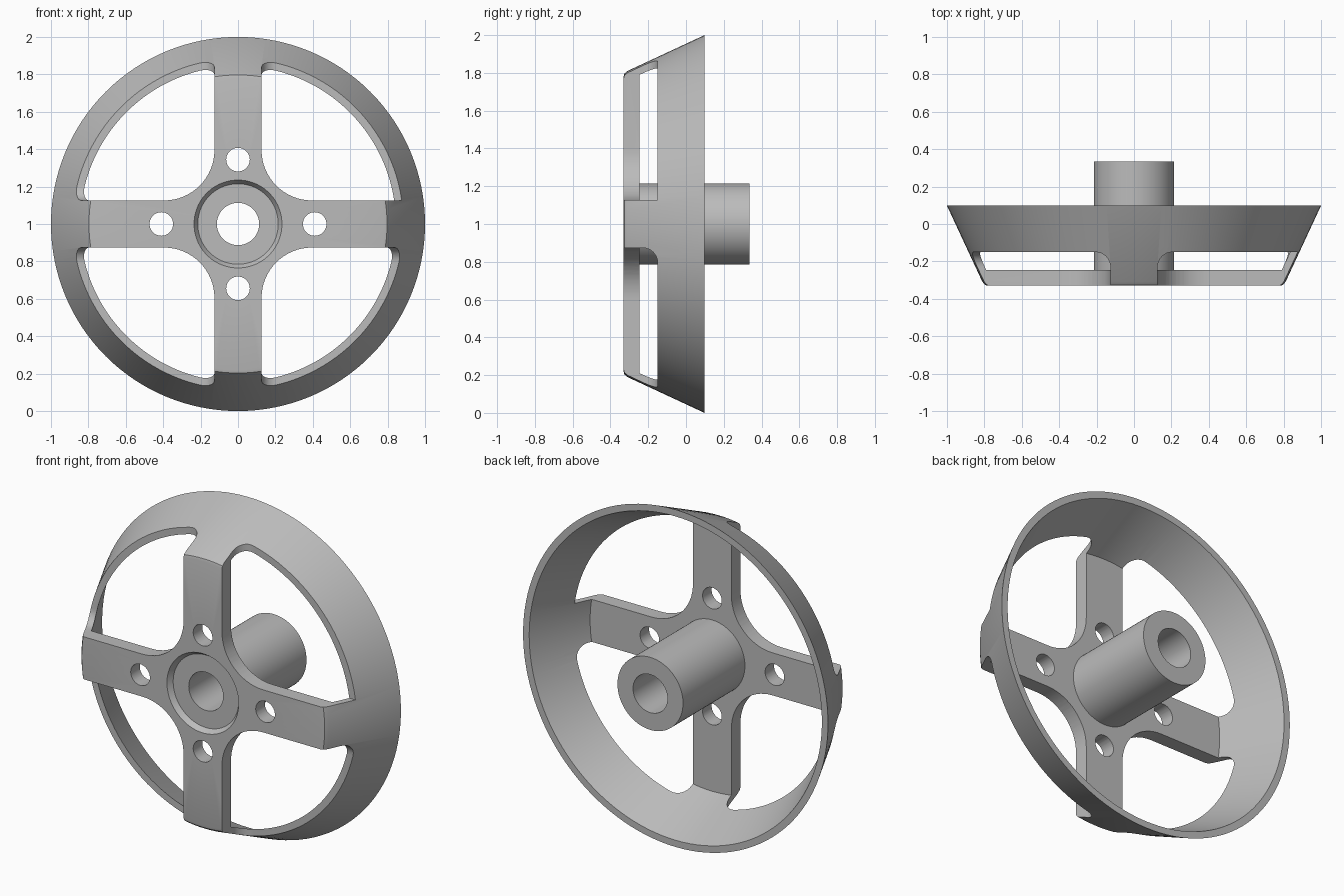
import bpy, bmesh, math
from mathutils import Matrix

cube = bpy.data.objects.get("Cube")
if cube:
    bpy.data.objects.remove(cube, do_unlink=True)

grey = bpy.data.materials.new("plain grey")
grey.use_nodes = True
colour = (0.5, 0.5, 0.5, 1)
grey.diffuse_color = colour
grey.node_tree.nodes["Principled BSDF"].inputs["Base Color"].default_value = colour

CENTRE_Z = 1.0
FRONT, BACK = -0.33, 0.335
PLATE_BACK, RIM_BACK, WINDOW_FLOOR = -0.245, 0.098, -0.15


def cone(y):
    """Outer radius of the rim at depth y."""
    return 1 - (RIM_BACK - y) * 0.465


def make_object(name, bm):
    bmesh.ops.recalc_face_normals(bm, faces=bm.faces)
    mesh = bpy.data.meshes.new(name)
    bm.to_mesh(mesh)
    bm.free()
    mesh.materials.append(grey)
    obj = bpy.data.objects.new(name, mesh)
    bpy.context.collection.objects.link(obj)
    return obj


def loft(bm, rings, closed=False):
    """Join successive loops of points with quads, capping or closing the ends."""
    loops = [[bm.verts.new(p) for p in ring] for ring in rings]
    pairs = list(zip(loops, loops[1:]))
    if closed:
        pairs.append((loops[-1], loops[0]))
    else:
        bm.faces.new(loops[0])
        bm.faces.new(loops[-1])
    for a, b in pairs:
        for i in range(len(a)):
            j = (i + 1) % len(a)
            bm.faces.new((a[i], a[j], b[j], b[i]))


def circle(radius, y, x=0, z=0, sides=128):
    angles = [math.tau * i / sides for i in range(sides)]
    return [(x + radius * math.cos(a), y, CENTRE_Z + z + radius * math.sin(a))
            for a in angles]


# Dished wheel: recessed hub face, front plate, sloping rim and rear boss
WALL, HUB, BORE = 0.04, 0.215, 0.113
profile = [
    (BORE, FRONT + 0.03), (HUB, FRONT + 0.03), (HUB + 0.02, FRONT),
    (0.782, FRONT), (0.797, FRONT + 0.004), (cone(FRONT + 0.022), FRONT + 0.022),
    (1, RIM_BACK), (1 - WALL, RIM_BACK),
    (cone(PLATE_BACK) - WALL, PLATE_BACK), (HUB, PLATE_BACK),
    (HUB, BACK), (BORE, BACK),
]
bm = bmesh.new()
loft(bm, [circle(r, y) for r, y in profile], closed=True)
wheel = make_object("wheel", bm)

# Window cutters: one per quadrant, with a rounded floor edge beside the spokes
SPOKE, CORNER, FILLET, REACH = 0.126, 0.395, 0.08, 1.2


def window_ring(y, inset, sx, sz):
    square_side = sx > 0 and sz > 0      # one spoke side keeps a square corner
    low_x = SPOKE + inset
    low_z = SPOKE + (0 if square_side else inset)
    pts = [(REACH, low_z)]
    for i in range(17):
        a = math.pi / 2 * i / 16
        pts.append((CORNER - (CORNER - low_x) * math.sin(a),
                    CORNER - (CORNER - low_z) * math.cos(a)))
    pts += [(low_x, REACH), (REACH, REACH)]
    return [(sx * x, y, CENTRE_Z + sz * z) for x, z in pts]


layers = [(-0.6, 0)]
for i in range(9):
    a = math.pi / 2 * i / 8
    layers.append((WINDOW_FLOOR - FILLET + FILLET * math.sin(a),
                   FILLET * (1 - math.cos(a))))

bm = bmesh.new()
for sx in (-1, 1):
    for sz in (-1, 1):
        loft(bm, [window_ring(y, d, sx, sz) for y, d in layers])

# Bolt hole cutters, one through each spoke
for x, z in ((0.41, 0), (-0.41, 0), (0, 0.344), (0, -0.344)):
    loft(bm, [circle(0.063, y, x, z, 40) for y in (-0.5, -0.2)])
cutter = make_object("opening_cutter", bm)
cutter.hide_render = True

# Cut the openings, then smooth the curved faces
cut = wheel.modifiers.new("openings", 'BOOLEAN')
cut.operation = 'DIFFERENCE'
cut.solver = 'EXACT'
cut.object = cutter
bpy.ops.object.select_all(action='DESELECT')
wheel.select_set(True)
bpy.context.view_layer.objects.active = wheel
bpy.ops.object.modifier_apply(modifier=cut.name)
bpy.data.objects.remove(cutter, do_unlink=True)
bpy.ops.object.shade_smooth_by_angle(angle=math.radians(30))
